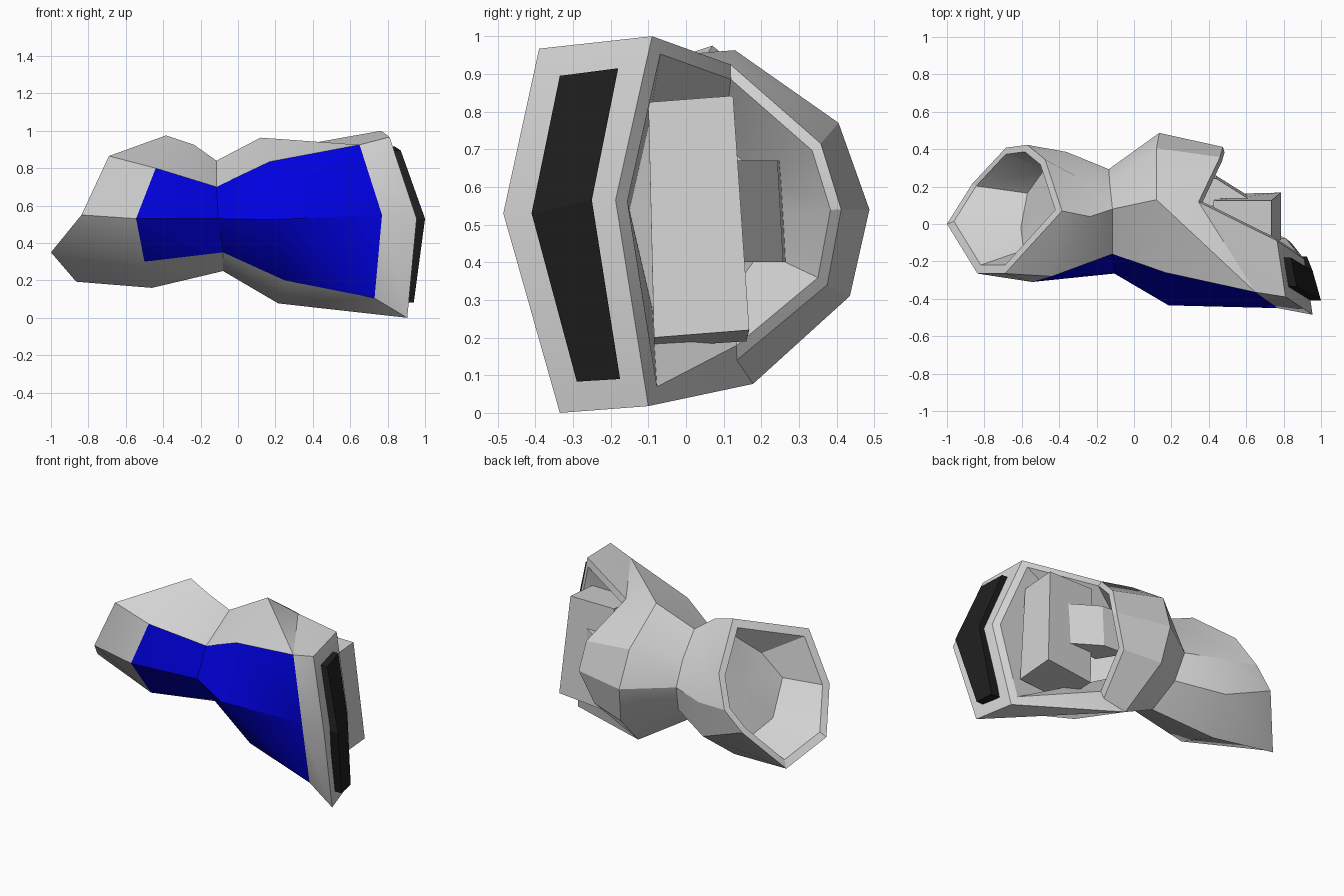
import bpy, bmesh, math
from mathutils import Vector as V

cube = bpy.data.objects.get("Cube")
if cube:
    bpy.data.objects.remove(cube, do_unlink=True)


def material(name, rgb):
    m = bpy.data.materials.new(name)
    m.use_nodes = True
    m.diffuse_color = (*rgb, 1)
    b = m.node_tree.nodes["Principled BSDF"]
    b.inputs["Base Color"].default_value = (*rgb, 1)
    b.inputs["Roughness"].default_value = 0.6
    return m


GREY = material("light_grey", (0.65, 0.65, 0.65))
BLUE = material("deep_blue", (0.0, 0.0, 0.75))
BLACK = material("matte_black", (0.013, 0.013, 0.013))


def finish(name, bm, mats, smooth=True):
    bmesh.ops.recalc_face_normals(bm, faces=bm.faces[:])
    me = bpy.data.meshes.new(name)
    bm.to_mesh(me)
    bm.free()
    ob = bpy.data.objects.new(name, me)
    bpy.context.collection.objects.link(ob)
    for m in mats:
        me.materials.append(m)
    if smooth:
        bpy.ops.object.select_all(action='DESELECT')
        ob.select_set(True)
        bpy.context.view_layer.objects.active = ob
        bpy.ops.object.shade_smooth_by_angle(angle=math.radians(30))
    return ob


def add_ring(bm, pts):
    return [bm.verts.new(p) for p in pts]


def bridge(bm, a, b):
    n = len(a)
    return [bm.faces.new((a[i], a[(i + 1) % n], b[(i + 1) % n], b[i])) for i in range(n)]


def hollow(bm, outer, rim, floor_pts):
    """Rim, inner wall and floor of an open end."""
    mid = sum((v.co for v in outer), V()) / len(outer)
    lip = add_ring(bm, [v.co.lerp(mid, rim) for v in outer])
    floor = add_ring(bm, floor_pts)
    bridge(bm, outer, lip)
    bridge(bm, lip, floor)
    # fan keeps the uneven floor clean
    hub = bm.verts.new(sum((v.co for v in floor), V()) / len(floor))
    for i, v in enumerate(floor):
        bm.faces.new((v, floor[(i + 1) % len(floor)], hub))


def prism(name, low, high, mat):
    """Solid between two matching outlines."""
    bm = bmesh.new()
    a, b = add_ring(bm, low), add_ring(bm, high)
    bridge(bm, a, b)
    bm.faces.new(a)
    bm.faces.new(b)
    return finish(name, bm, [mat], False)


# Cross-sections: top, front upper, front middle, front lower,
# bottom, back lower, back middle, back upper
cuff = [(-.385, .07, .975), (-.69, -.265, .865), (-.837, -.265, .55), (-1, 0, .35),
        (-.865, .215, .193), (-.685, .408, .45), (-.57, .423, .57), (-.475, .345, .75)]
fore = [(-.235, .04, .925), (-.44, -.28, .80), (-.545, -.31, .53), (-.50, -.17, .30),
        (-.46, .165, .16), (-.38, .37, .33), (-.36, .385, .55), (-.30, .25, .74)]
waist = [(-.115, .08, .84), (-.115, -.16, .70), (-.105, -.265, .53), (-.08, -.13, .35),
         (-.08, .07, .25), (-.11, .235, .38), (-.135, .293, .55), (-.13, .22, .70)]
bulge = [(.12, .13, .963), (.17, -.26, .835), (.185, -.435, .525), (.25, -.235, .20),
         (.215, .178, .077), (.16, .435, .31), (.135, .487, .54), (.12, .405, .77)]
end = [(.345, .118, .925), (.81, -.39, .967), (.955, -.485, .53), (.905, -.335, 0),
       (.34, .135, .14), (.39, .375, .34), (.475, .412, .54), (.46, .358, .715)]
brim = [(.765, -.09, 1.0), (.91, -.187, .565), (.84, -.10, .018)]
# front edge where the painted panel stops
panel_end = [(.65, -.365, .925), (.77, -.45, .55), (.73, -.315, .105)]
# floors of the two open ends
cuff_floor = [(-.39, .06, .86), (-.48, -.085, .72), (-.59, -.14, .57), (-.605, -.02, .36),
              (-.57, .165, .30), (-.48, .29, .40), (-.42, .31, .55), (-.385, .23, .72)]
end_floor = [(.22, .10, .72), (.34, -.10, .76), (.36, -.15, .54), (.36, -.09, .28),
             (.25, .12, .32), (.22, .20, .43), (.24, .22, .535), (.23, .20, .62)]

# Main body with the painted front panel
bm = bmesh.new()
a, b, w, c, d = [add_ring(bm, p) for p in (cuff, fore, waist, bulge, end)]
m = add_ring(bm, panel_end)
bridge(bm, a, b)
painted = bridge(bm, b, w)[1:3] + bridge(bm, w, c)[1:3]
for i in range(2):
    painted.append(bm.faces.new((c[i + 1], c[i + 2], m[i + 1], m[i])))
    bm.faces.new((m[i], m[i + 1], d[i + 2], d[i + 1]))
for f in painted:
    f.material_index = 1

# Back of the large end
for i in range(4, 8):
    j = (i + 1) % 8
    bm.faces.new((c[i], c[j], d[j], d[i]))

# Top and bottom webs and the flared brim
e = add_ring(bm, brim)
for web in ((c[0], c[1], m[0]), (c[0], m[0], d[0]), (m[0], d[1], d[0]), (d[0], d[1], e[0]),
            (c[3], c[4], m[2]), (m[2], c[4], d[3]), (c[4], e[2], d[3]), (c[4], d[4], e[2]),
            (d[1], d[2], e[1], e[0]), (d[2], d[3], e[2], e[1])):
    bm.faces.new(web)

hollow(bm, [d[0], *e, *d[4:]], .1, end_floor)
hollow(bm, a, .12, cuff_floor)
finish("body", bm, [GREY, BLUE])

# Upright block standing in the large end
prism("inner_block",
      [(.47, -.085, .175), (.785, -.085, .20), (.785, .168, .22), (.46, .16, .19)],
      [(.425, -.10, .825), (.735, -.10, .825), (.735, .125, .842), (.425, .125, .842)], GREY)

# Strut joining the block to the back wall
strut = [(.62, .13), (.44, .243), (.28, .25), (.38, .09)]
prism("inner_strut", [(x, y + .015, .40) for x, y in strut],
      [(x, y, .67) for x, y in strut], GREY)

# Bent dark plate on the brim
outer = [(.87, -.335, .895), (1.0, -.41, .53), (.94, -.29, .083),
         (.925, -.175, .09), (.955, -.25, .565), (.84, -.18, .915)]
bm = bmesh.new()
front = add_ring(bm, outer)
back = add_ring(bm, [(x - .06, y, z) for x, y, z in outer])
bridge(bm, front, back)
for r in (front, back):
    bm.faces.new((r[0], r[1], r[4], r[5]))
    bm.faces.new((r[1], r[2], r[3], r[4]))
finish("brim_plate", bm, [BLACK], False)
